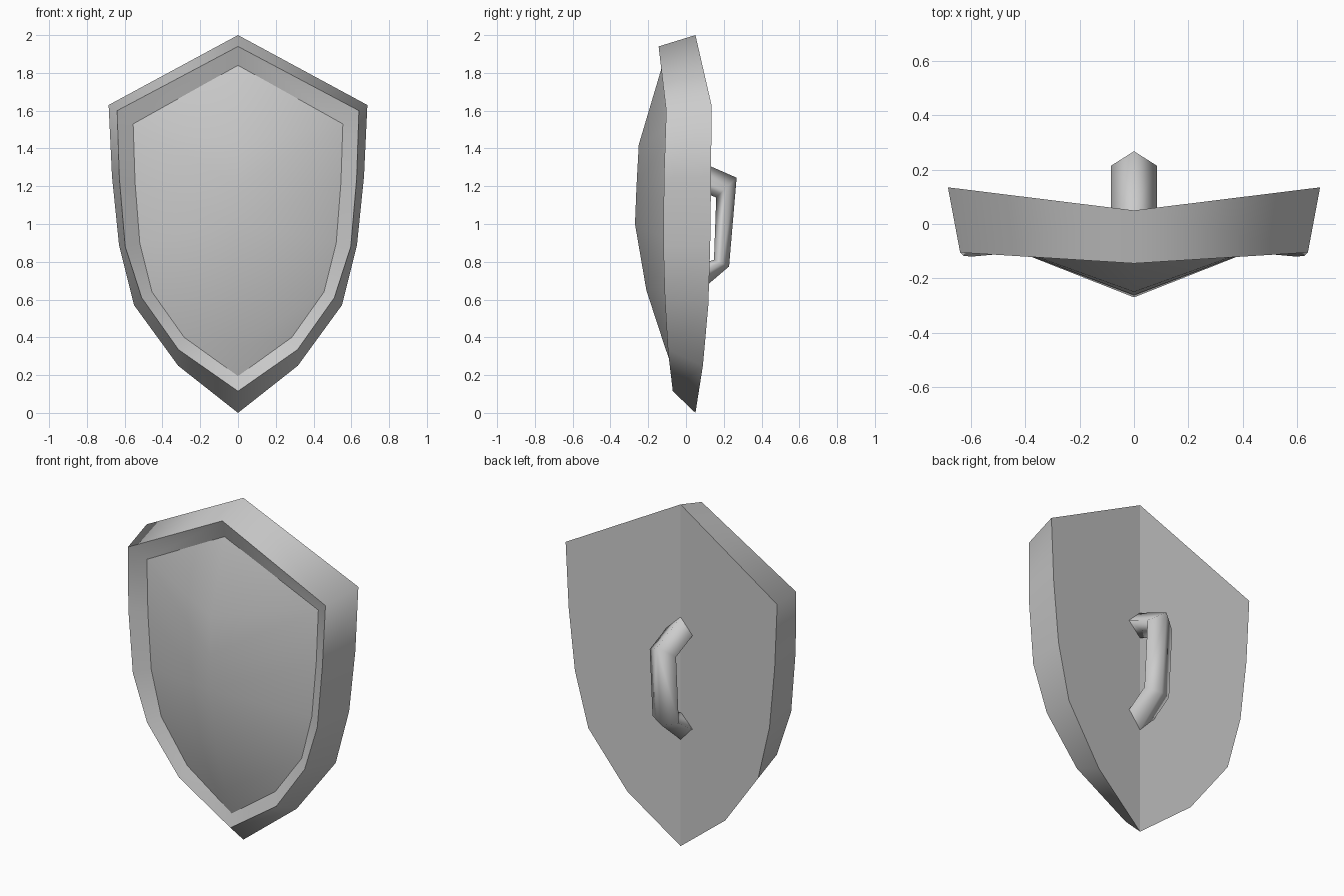
import bpy
import bmesh

if "Cube" in bpy.data.objects:
    bpy.data.objects.remove(bpy.data.objects["Cube"], do_unlink=True)

# One plain grey for everything
grey = bpy.data.materials.new("plain_grey")
grey.use_nodes = True
colour = (0.6, 0.6, 0.6, 1.0)
grey.diffuse_color = colour
grey.node_tree.nodes["Principled BSDF"].inputs["Base Color"].default_value = colour


def mirrored_part(name, points, faces, smooth):
    """Build the left half of a part and mirror it across x = 0."""
    bm = bmesh.new()
    verts = [bm.verts.new(p) for p in points]
    for face in faces:
        bm.faces.new([verts[i] for i in face]).smooth = smooth
    bmesh.ops.remove_doubles(bm, verts=bm.verts, dist=0.0001)
    mesh = bpy.data.meshes.new(name)
    bm.to_mesh(mesh)
    bm.free()
    mesh.materials.append(grey)
    part = bpy.data.objects.new(name, mesh)
    bpy.context.collection.objects.link(part)
    mirror = part.modifiers.new("Mirror", 'MIRROR')
    mirror.use_axis[0] = True
    mirror.use_mirror_merge = True
    mirror.merge_threshold = 0.001
    return part


def band(name, outer, inner):
    """Smooth strip of quads between two half outlines (shared ends collapse)."""
    count = len(outer)
    faces = []
    for i in range(count - 1):
        face = [i, count + i, count + i + 1, i + 1]
        if outer[i] == inner[i]:
            face.remove(count + i)
        if outer[i + 1] == inner[i + 1]:
            face.remove(count + i + 1)
        faces.append(face)
    return mirrored_part(name, outer + inner, faces, True)


# Half outlines, running from the top point down the side to the bottom point
back_shape = [(0, 2), (.685, 1.63), (.667, 1.25), (.63, .89),
              (.55, .57), (.317, .25), (0, 0)]
back_edge = [(x, .05 + .124 * x, z) for x, z in back_shape]

rim_edge = [(0, -.145, 1.94), (.64, -.105, 1.6), (.628, -.117, 1.24),
            (.597, -.12, .88), (.51, -.112, .61), (.315, -.096, .335),
            (0, -.07, .115)]

field_edge = [(0, -.125, 1.84), (.555, -.05, 1.53), (.545, -.055, 1.22),
              (.52, -.06, .9), (.455, -.06, .64), (.285, -.062, .4),
              (0, -.058, .195)]

# Raised centre line of the front field
ridge_profile = [(-.25, 1.42), (-.262, 1.2), (-.27, 1), (-.21, .65), (-.112, .35)]
ridge = [field_edge[0]] + [(0, y, z) for y, z in ridge_profile] + [field_edge[-1]]

# Shield body
mirrored_part("back_plate", back_edge, [range(len(back_edge))], False)
band("side_wall", back_edge, rim_edge)
band("front_rim", rim_edge, field_edge)
band("front_field", field_edge, ridge)

# Handle: a diamond-section bar; each station has an outer and an inner corner
outer_path = [(.04, 1.345), (.268, 1.245), (.228, .775), (.04, .615)]
inner_path = [(.04, 1.19), (.16, 1.14), (.148, .81), (.04, .78)]
half_width = .085
handle_points, handle_faces = [], []
for (yo, zo), (yi, zi) in zip(outer_path, inner_path):
    handle_points += [(0, yo, zo),
                      (half_width, (yo + yi) / 2, (zo + zi) / 2),
                      (0, yi, zi)]
for station in range(len(outer_path) - 1):
    for side in range(2):
        a = station * 3 + side
        handle_faces.append([a, a + 1, a + 4, a + 3])
handle = mirrored_part("handle", handle_points, handle_faces, True)

# Make the handle faces point outward
handle_mesh = handle.data
if handle_mesh.polygons[2].normal.x < 0:
    handle_mesh.flip_normals()
